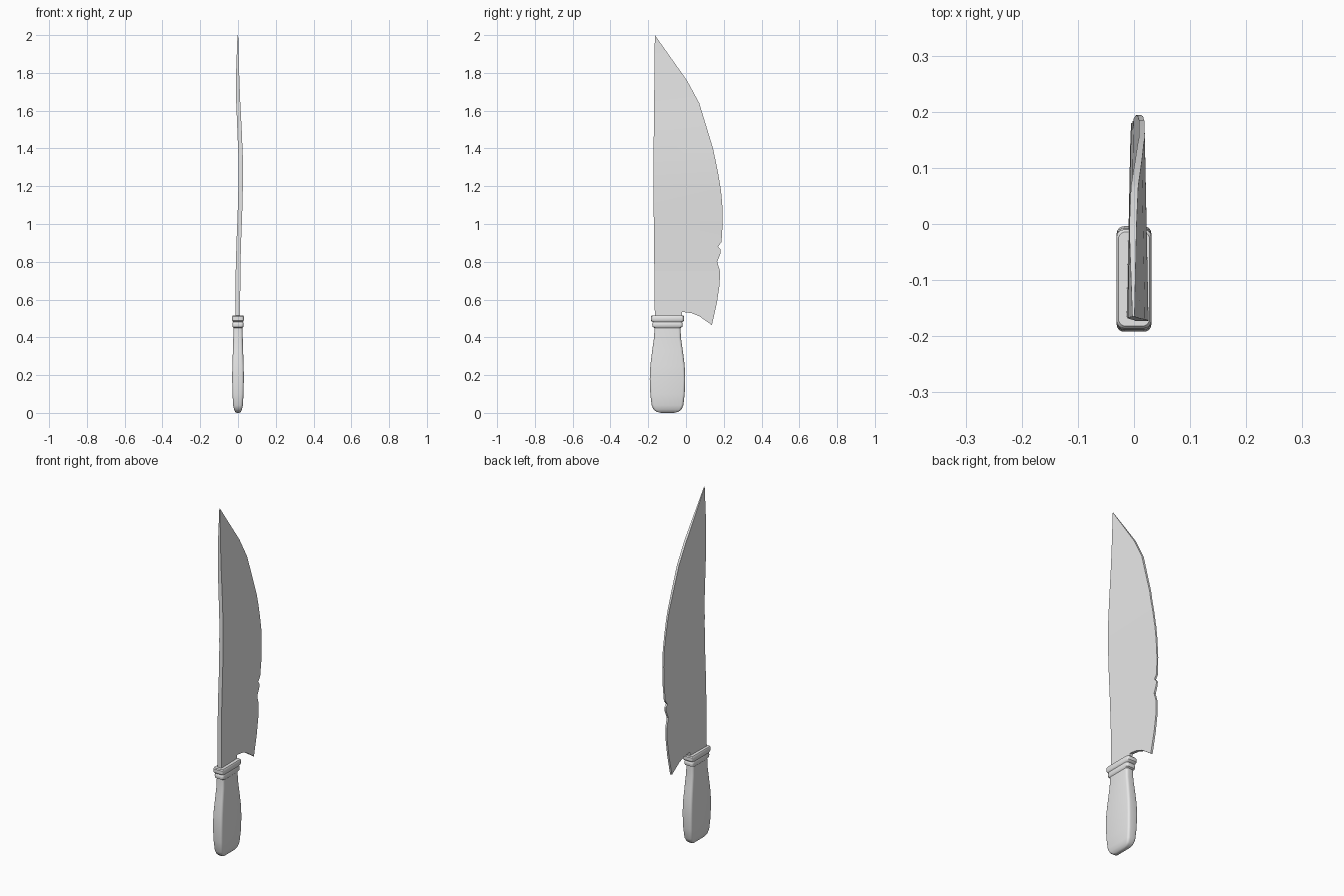
import bpy
import bmesh
from math import copysign, cos, pi, sin
from mathutils import Vector

default = bpy.data.objects.get("Cube")
if default:
    bpy.data.objects.remove(default)

# One plain grey for blade and handle
grey = bpy.data.materials.new("light_grey")
grey.use_nodes = True
grey.diffuse_color = (0.8, 0.8, 0.8, 1)
grey.node_tree.nodes["Principled BSDF"].inputs["Base Color"].default_value = (0.8, 0.8, 0.8, 1)


def finish(bm, name, angle):
    bmesh.ops.recalc_face_normals(bm, faces=bm.faces)
    mesh = bpy.data.meshes.new(name)
    bm.to_mesh(mesh)
    bm.free()
    mesh.materials.append(grey)
    obj = bpy.data.objects.new(name, mesh)
    bpy.context.collection.objects.link(obj)
    bpy.ops.object.select_all(action='DESELECT')
    obj.select_set(True)
    bpy.context.view_layer.objects.active = obj
    bpy.ops.object.shade_smooth_by_angle(angle=angle)
    return obj


def interpolate(points, z):
    for (z0, a), (z1, b) in zip(points, points[1:]):
        if z <= z1:
            return a + (b - a) * max(0, (z - z0) / (z1 - z0))
    return points[-1][1]


# Blade: side outline (y, z) with a chipped edge
OUTLINE = [(-.165, .5), (-.022, .5), (-.022, .535), (.03, .528), (.07, .512),
           (.137, .465), (.163, .58), (.178, .68), (.18, .75), (.165, .8),
           (.183, .845), (.184, .865), (.17, .88), (.188, .905), (.194, 1.0),
           (.192, 1.1), (.185, 1.18), (.17, 1.27), (.143, 1.4), (.07, 1.64),
           (.005, 1.76), (-.165, 2.0), (-.173, 1.25)]
# Sideways bend and half thickness along the blade's height
BEND = [(.45, -.001), (.75, 0), (.9, .004), (1.05, .01), (1.2, .014),
        (1.35, .014), (1.5, .008), (1.65, .001), (1.78, -.002), (2, -.001)]
THICK = [(.45, .0125), (1.6, .0115), (1.8, .0085), (2, .002)]


def skew(y, z):
    # Thick at the spine, thin at the cutting edge
    taper = 1 - .62 * (y + .17) / .365
    return interpolate(BEND, z), interpolate(THICK, z) * taper


bm = bmesh.new()
bm.faces.new([bm.verts.new((0, y, z)) for y, z in OUTLINE])
for z, _ in BEND[1:-1]:
    bmesh.ops.bisect_plane(bm, geom=bm.verts[:] + bm.edges[:] + bm.faces[:],
                           plane_co=(0, 0, z), plane_no=(0, 0, 1))
bmesh.ops.triangulate(bm, faces=bm.faces[:])
front = set(bm.verts)
bmesh.ops.extrude_face_region(bm, geom=bm.faces[:], use_keep_orig=True)
for v in bm.verts:
    centre, half = skew(v.co.y, v.co.z)
    v.co.x = centre + (half if v in front else -half)
finish(bm, "blade", 0.5)

# Handle: rounded slab sections (z, half depth, half width), collar on top
SECTIONS = [(0, .035, .008), (.006, .058, .015), (.018, .074, .021),
            (.04, .084, .026), (.1, .091, .029), (.18, .094, .031),
            (.25, .091, .030), (.33, .081, .027), (.4, .071, .025),
            (.45, .069, .024), (.455, .078, .028), (.468, .081, .029),
            (.478, .078, .028), (.481, .075, .027), (.485, .084, .029),
            (.49, .088, .031), (.51, .088, .031), (.515, .084, .028)]
CENTRE_Y = -.098
STEPS = 4


def ring(bm, z, depth, width):
    radius = min(.013, width * .6)
    verts = []
    for corner in range(4):
        mid = (corner + .5) * pi / 2
        cx = copysign(width - radius, cos(mid))
        cy = copysign(depth - radius, sin(mid))
        for i in range(STEPS + 1):
            a = (corner + i / STEPS) * pi / 2
            verts.append(bm.verts.new(Vector((cx + radius * cos(a),
                                              CENTRE_Y + cy + radius * sin(a), z))))
    return verts


bm = bmesh.new()
rings = [ring(bm, *s) for s in SECTIONS]
for low, high in zip(rings, rings[1:]):
    for i in range(len(low)):
        j = (i + 1) % len(low)
        bm.faces.new((low[i], low[j], high[j], high[i]))
bm.faces.new(rings[0][::-1])
bm.faces.new(rings[-1])
finish(bm, "handle", 0.6)
